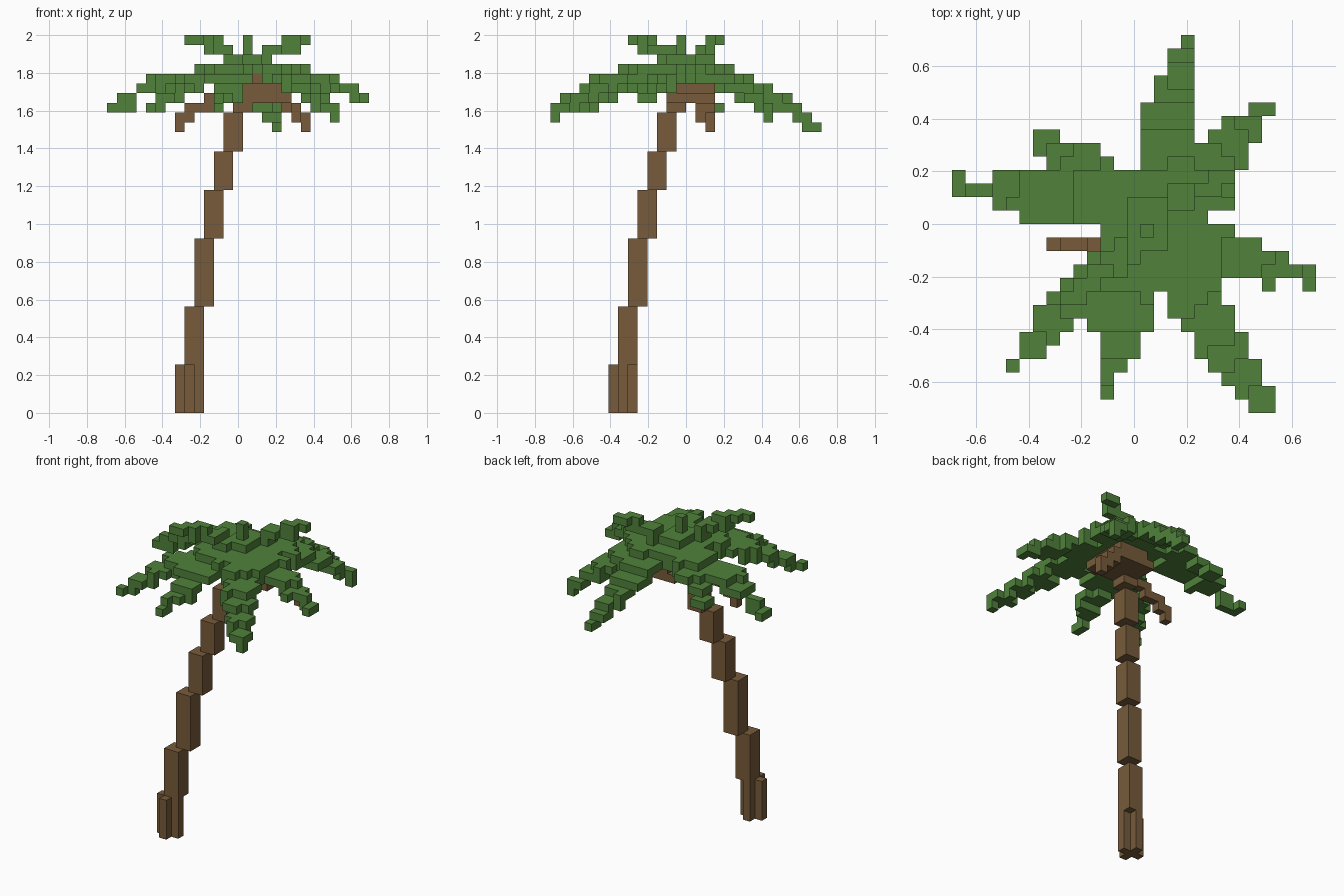
import bpy, bmesh, math
from mathutils import Vector

if "Cube" in bpy.data.objects:
    bpy.data.objects.remove(bpy.data.objects["Cube"], do_unlink=True)

V = 2 / 39                              # edge length of one cell
NX, NY = 27, 28                         # cells across and deep
ORIGIN = Vector((NX / 2, NY / 2, 0))    # world origin in cells
owner = {}                              # cell -> part that claimed it first
colour_of = {}                          # part -> material


def make_material(name, rgb):
    m = bpy.data.materials.new(name)
    m.use_nodes = True
    m.diffuse_color = (*rgb, 1)
    m.node_tree.nodes["Principled BSDF"].inputs["Base Color"].default_value = (*rgb, 1)
    return m


BARK = make_material("bark_brown", (0.185, 0.105, 0.043))
LEAF = make_material("leaf_green", (0.08, 0.222, 0.043))


def box(name, mat, low, size):
    """Claim a block of cells."""
    colour_of[name] = mat
    for x in range(size[0]):
        for y in range(size[1]):
            for z in range(size[2]):
                owner.setdefault((low[0] + x, low[1] + y, low[2] + z), name)


def frond(name, mat, *points):
    """Claim cells along a tapering path of (x, y, height, half width)."""
    colour_of[name] = mat
    pts = [Vector(p) for p in points]
    for x in range(NX):
        for y in range(NY):
            here = Vector((x, y))
            hits = []
            for a, b in zip(pts, pts[1:]):
                run = b.xy - a.xy
                t = (here - a.xy).dot(run) / run.length_squared
                c = a.lerp(b, min(max(t, 0), 1))
                hits.append(((c.xy - here).length - c.w, c.z))
            gap, h = min(hits)
            if gap <= 0.001:
                # cells near a step are two high, so the steps stay joined
                for z in range(math.floor(h + 0.25), math.floor(h + 0.75) + 1):
                    owner.setdefault((x, y, z), name)


# Leaning trunk: each section shifts one cell, shorter towards the top
levels = [0, 11, 18, 23, 27, 31, 33]
box("trunk", BARK, (8, 6, 0), (1, 3, 5))
box("trunk", BARK, (7, 7, 0), (3, 1, 5))
levels[0] = 5
for n, (z0, z1) in enumerate(zip(levels, levels[1:])):
    box("trunk", BARK, (8 + n, 7 + n, z0), (2, 2, z1 - z0))

# Woody crown heart
box("crown_heart", BARK, (13, 12, 32), (6, 5, 1))
box("crown_heart", BARK, (14, 12, 33), (4, 5, 1))
box("crown_heart", BARK, (15, 9, 34), (1, 6, 1))

# Withered drooping fronds
frond("dead_frond_right", BARK, (12.5, 12, 33, 0.5), (8, 12, 30.5, 0.4), (7, 12, 29.5, 0.4))
frond("dead_frond_left", BARK, (17.5, 14.5, 33, 0.6), (18.5, 15.5, 31, 0.8), (20, 16, 29.5, 0.5))

# Hub that joins the fronds
box("leaf_hub", LEAF, (12, 11, 34), (6, 7, 1))
box("leaf_hub", LEAF, (11, 10, 35), (8, 8, 1))
box("leaf_hub", LEAF, (13, 12, 36), (3, 4, 1))

# Long drooping fronds: root, bend, tip
frond("frond_back", LEAF, (15.5, 15, 35.2, 2), (15.6, 21, 33.2, 1.9), (17, 27, 29, 0.65))
frond("frond_back_left", LEAF, (18, 16.5, 34.6, 2.6), (20.5, 20, 32.5, 1.4), (23, 22, 30.5, 0.55))
frond("frond_left", LEAF, (16, 12, 35, 2.5), (21, 11, 34, 1.7), (26, 9.65, 32, 0.66))
box("frond_left", LEAF, (23, 9, 33), (1, 1, 1))
frond("frond_front_left", LEAF, (16.6, 10, 35, 2), (19.3, 5, 33.5, 1.9), (22.7, 0, 30.6, 0.68))
frond("frond_front", LEAF, (13, 11, 35, 2.4), (12, 6.5, 33.8, 2.2), (10.9, 1, 31, 0.45))
frond("frond_front_right", LEAF, (12.5, 11.5, 35, 2), (8, 7.5, 33.5, 1.6), (4, 3, 31, 0.5))
frond("frond_right", LEAF, (12, 15, 35, 2), (5, 15.5, 33.6, 1.8), (3, 16, 32.8, 1.1),
      (2, 16, 31.6, 0.6), (0, 16.5, 31, 0.5))
frond("frond_back_right", LEAF, (11, 15.5, 35, 2.4), (8.8, 17.5, 33.9, 2.2), (6.5, 19.7, 32, 0.85))

# Young upright fronds
box("young_frond_centre", LEAF, (14, 13, 37), (1, 1, 2))
frond("young_frond_right", LEAF, (13, 11.7, 36, 0.9), (11, 10.3, 37.3, 0.8), (8.2, 8, 38, 0.7))
frond("young_frond_left", LEAF, (15.5, 15, 36, 0.9), (17.5, 15.7, 37.3, 0.8), (20, 17, 38, 0.7))


def build_part(name, mat):
    """Skin the outer sides of a part's cells and merge flat areas."""
    bm = bmesh.new()
    for cell in [c for c, n in owner.items() if n == name]:
        centre = Vector(cell) + Vector((0.5, 0.5, 0.5)) - ORIGIN
        for axis in range(3):
            for side in (-1, 1):
                out = Vector((0, 0, 0))
                out[axis] = side
                if tuple(int(a + b) for a, b in zip(cell, out)) in owner:
                    continue
                u = Vector((out.y, out.z, out.x))
                w = out.cross(u)
                corners = (u + w, w - u, -u - w, u - w)
                bm.faces.new([bm.verts.new((centre + (out + c) / 2) * V) for c in corners])
    bmesh.ops.remove_doubles(bm, verts=bm.verts[:], dist=V / 100)
    bmesh.ops.dissolve_limit(bm, angle_limit=math.radians(1),
                             verts=bm.verts[:], edges=bm.edges[:])
    me = bpy.data.meshes.new(name)
    bm.to_mesh(me)
    bm.free()
    me.materials.append(mat)
    bpy.context.collection.objects.link(bpy.data.objects.new(name, me))


for part, material in colour_of.items():
    build_part(part, material)
